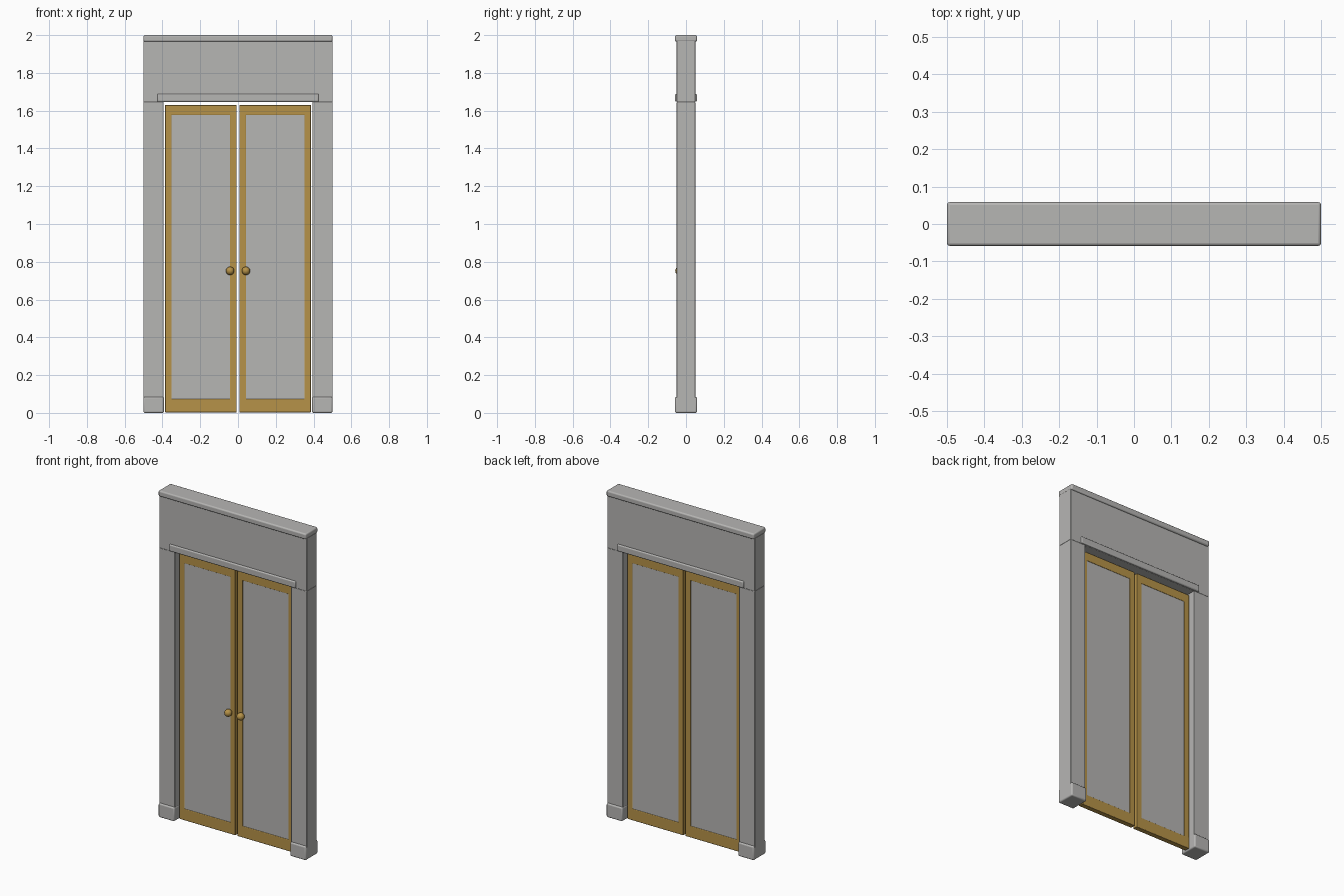
import bpy, bmesh, math

cube = bpy.data.objects.get("Cube")
if cube:
    bpy.data.objects.remove(cube, do_unlink=True)


def make_material(name, rgb):
    mat = bpy.data.materials.new(name)
    mat.use_nodes = True
    mat.diffuse_color = (*rgb, 1)
    mat.node_tree.nodes["Principled BSDF"].inputs["Base Color"].default_value = (*rgb, 1)
    return mat


STONE = make_material("stone_grey", (0.47, 0.465, 0.455))
GOLD = make_material("golden_brass", (0.47, 0.29, 0.065))


def finish(name, bm, mat, bevel=0.0):
    """Turn a bmesh into a softly edged, smooth shaded object."""
    bmesh.ops.recalc_face_normals(bm, faces=bm.faces[:])
    mesh = bpy.data.meshes.new(name)
    bm.to_mesh(mesh)
    bm.free()
    mesh.materials.append(mat)
    obj = bpy.data.objects.new(name, mesh)
    bpy.context.collection.objects.link(obj)
    if bevel:
        mod = obj.modifiers.new("soft_edges", "BEVEL")
        mod.width = bevel
        mod.segments = 3
        mod.limit_method = "ANGLE"
    bpy.ops.object.select_all(action="DESELECT")
    obj.select_set(True)
    bpy.context.view_layer.objects.active = obj
    bpy.ops.object.shade_smooth_by_angle(angle=math.radians(35))
    return obj


def box(name, x0, x1, half_depth, z0, z1, mat, bevel):
    """Box centred on y = 0."""
    bm = bmesh.new()
    bmesh.ops.create_cube(bm, size=1)
    for v in bm.verts:
        v.co.x = x1 if v.co.x > 0 else x0
        v.co.y *= 2 * half_depth
        v.co.z = z1 if v.co.z > 0 else z0
    return finish(name, bm, mat, bevel)


def frame(name, outer, inner, half_depth, mat, bevel):
    """Rectangular ring; each rectangle is x0, x1, z0, z1."""
    bm = bmesh.new()
    loops = []
    for x0, x1, z0, z1 in (outer, inner):
        corners = ((x0, z0), (x1, z0), (x1, z1), (x0, z1))
        loops.append([bm.verts.new((x, -half_depth, z)) for x, z in corners])
    out, inn = loops
    for i in range(4):
        j = (i + 1) % 4
        bm.faces.new((out[i], out[j], inn[j], inn[i]))
    ext = bmesh.ops.extrude_face_region(bm, geom=bm.faces[:])["geom"]
    moved = [g for g in ext if isinstance(g, bmesh.types.BMVert)]
    bmesh.ops.translate(bm, verts=moved, vec=(0, 2 * half_depth, 0))
    return finish(name, bm, mat, bevel)


def mirrored_span(side, a, b):
    return sorted((side * a, side * b))


# Header, crown and ledge over the doors
box("header", -0.5, 0.5, 0.049, 1.646, 1.97, STONE, 0.002)
box("crown", -0.5, 0.5, 0.0585, 1.965, 2.0, STONE, 0.008)
box("door_ledge", -0.427, 0.427, 0.0585, 1.648, 1.689, STONE, 0.006)

for side, label in ((1, "left"), (-1, "right")):
    # Post with its plinth
    box(f"{label}_post", *mirrored_span(side, 0.394, 0.5), 0.049, 0.02, 1.646, STONE, 0.002)
    box(f"{label}_plinth", *mirrored_span(side, 0.392, 0.5), 0.0585, 0, 0.085, STONE, 0.008)

    # Door frame around a flat panel
    ox = mirrored_span(side, 0.007, 0.386)
    ix = mirrored_span(side, 0.042, 0.352)
    frame(f"{label}_door_frame", (*ox, 0.003, 1.63), (*ix, 0.073, 1.577), 0.016, GOLD, 0.003)
    box(f"{label}_door_panel", ix[0] - 0.005, ix[1] + 0.005, 0.013, 0.068, 1.582, STONE, 0)

    # Round knob on a short stem, front only
    bm = bmesh.new()
    bmesh.ops.create_uvsphere(bm, u_segments=24, v_segments=14, radius=0.022)
    bmesh.ops.translate(bm, verts=bm.verts[:], vec=(side * 0.042, -0.035, 0.752))
    finish(f"{label}_knob", bm, GOLD)
